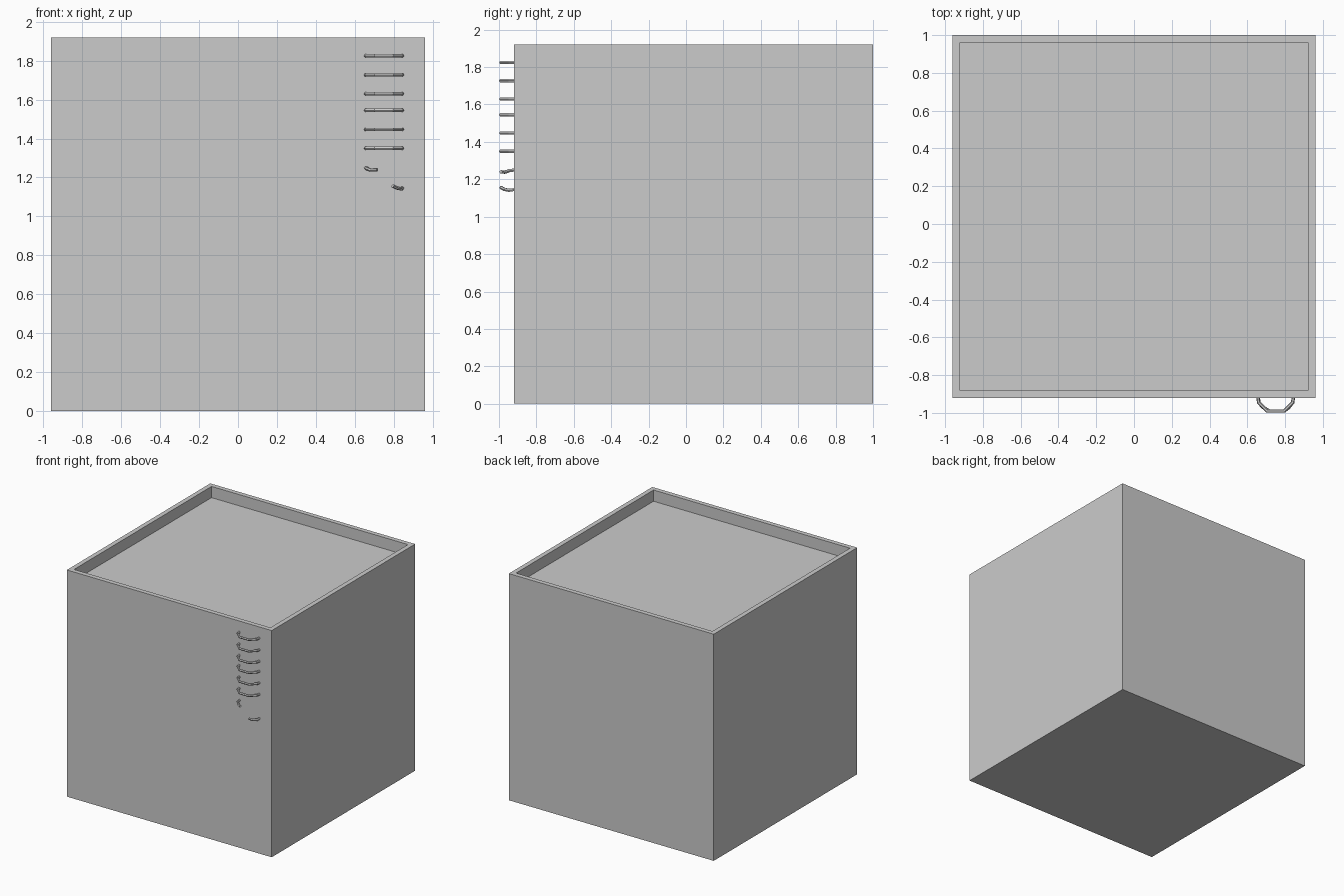
import bpy, bmesh
from mathutils import Vector

if "Cube" in bpy.data.objects:
    bpy.data.objects.remove(bpy.data.objects["Cube"])


def building():
    # Block with a sunken roof behind a thin parapet
    bm = bmesh.new()
    bmesh.ops.create_cube(bm, size=1.92)
    bmesh.ops.translate(bm, verts=bm.verts, vec=(0, 0.04, 0.96))
    top = max(bm.faces, key=lambda f: f.calc_center_median().z)
    bmesh.ops.inset_region(bm, faces=[top], thickness=0.056)
    walls = bmesh.ops.extrude_discrete_faces(bm, faces=[top])["faces"]
    bmesh.ops.translate(bm, verts=list(walls[0].verts), vec=(0, 0, -0.095))
    bmesh.ops.recalc_face_normals(bm, faces=bm.faces)
    mesh = bpy.data.meshes.new("building_block")
    bm.to_mesh(mesh)
    bm.free()
    bpy.context.collection.objects.link(bpy.data.objects.new("building_block", mesh))


def rod(name, points, radius=0.0095):
    # Low-poly bent metal rod
    curve = bpy.data.curves.new(name, "CURVE")
    curve.dimensions = "3D"
    curve.bevel_depth = radius
    curve.bevel_resolution = 1
    curve.use_fill_caps = True
    spline = curve.splines.new("POLY")
    spline.points.add(len(points) - 1)
    for p, co in zip(spline.points, points):
        p.co = (*co, 1)
    ob = bpy.data.objects.new(name, curve)
    bpy.context.collection.objects.link(ob)
    bpy.ops.object.select_all(action="DESELECT")
    ob.select_set(True)
    bpy.context.view_layer.objects.active = ob
    bpy.ops.object.convert(target="MESH")
    bpy.ops.object.shade_smooth_by_angle()


building()

# Whole ladder rungs
half = [(0.094, -0.915), (0.090, -0.945), (0.045, -0.990)]
path = [(0.75 - x, y) for x, y in half] + [(0.75 + x, y) for x, y in reversed(half)]
for i, z in enumerate((1.825, 1.727, 1.63, 1.545, 1.447, 1.35)):
    rod(f"ladder_rung_{i + 1}", [(x, y, z) for x, y in path])

# Broken rung stubs
rod("broken_rung_left", [(0.657, -0.915, 1.25), (0.661, -0.945, 1.246),
                         (0.68, -0.968, 1.238), (0.715, -0.990, 1.24)])
rod("broken_rung_right", [(0.844, -0.915, 1.146), (0.840, -0.945, 1.141),
                          (0.818, -0.972, 1.146), (0.795, -0.990, 1.157)])
